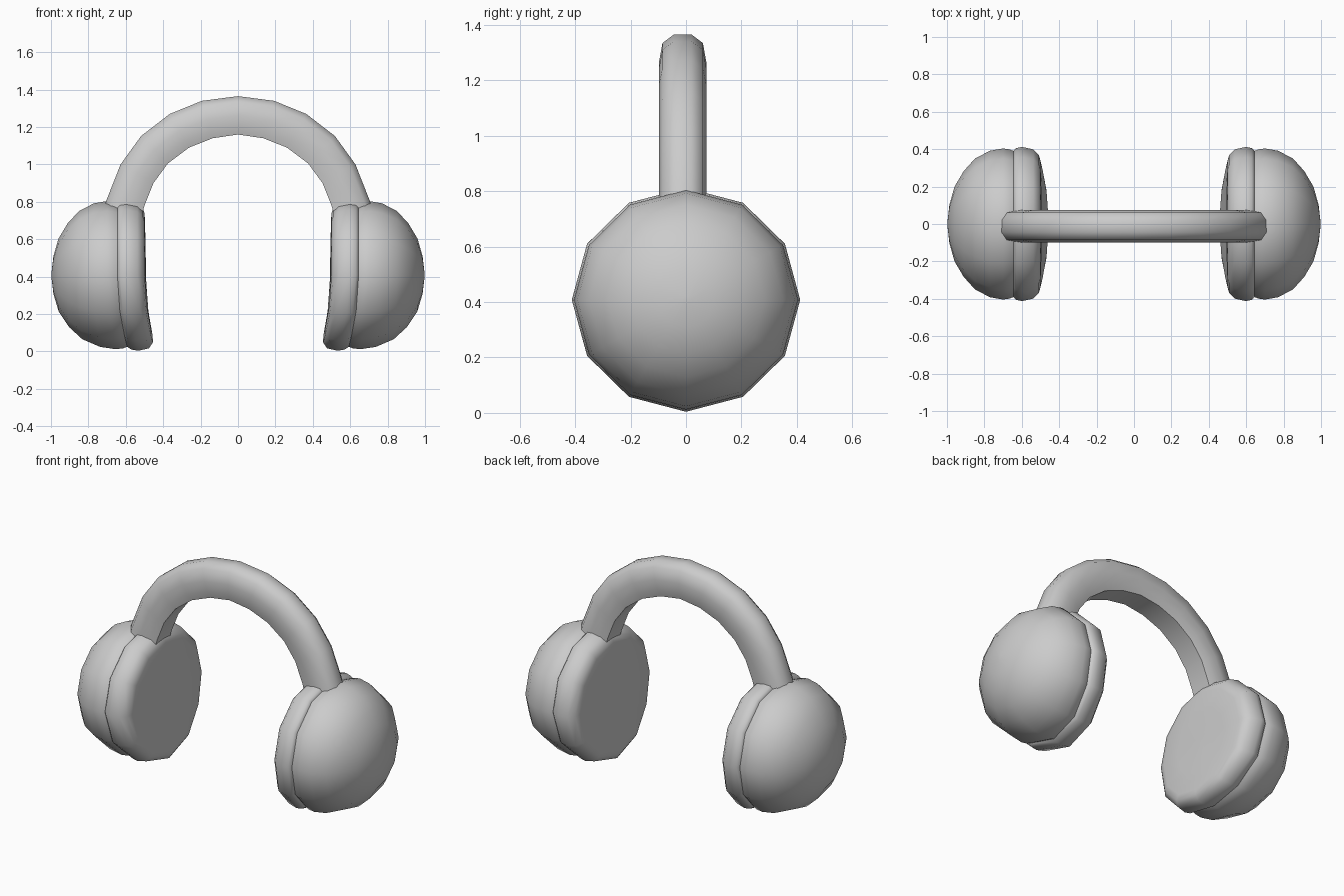
import bpy, bmesh, math

cube = bpy.data.objects.get("Cube")
if cube:
    bpy.data.objects.remove(cube, do_unlink=True)

grey = bpy.data.materials.new("light grey")
grey.use_nodes = True
grey.diffuse_color = (0.6, 0.6, 0.6, 1)
grey.node_tree.nodes["Principled BSDF"].inputs["Base Color"].default_value = (0.6, 0.6, 0.6, 1)

SIDES = 12
CENTRE_Z = 0.408


def loft(name, rings, sharp_angle):
    """Skin closed rings of points into a capped, smooth-shaded solid."""
    bm = bmesh.new()
    loops = [[bm.verts.new(p) for p in ring] for ring in rings]
    n = len(loops[0])
    for a, b in zip(loops, loops[1:]):
        for i in range(n):
            j = (i + 1) % n
            bm.faces.new((a[i], a[j], b[j], b[i]))
    bm.faces.new(loops[0])
    bm.faces.new(loops[-1])
    bmesh.ops.recalc_face_normals(bm, faces=bm.faces)
    mesh = bpy.data.meshes.new(name)
    bm.to_mesh(mesh)
    bm.free()
    mesh.materials.append(grey)
    obj = bpy.data.objects.new(name, mesh)
    bpy.context.collection.objects.link(obj)
    bpy.ops.object.select_all(action='DESELECT')
    obj.select_set(True)
    bpy.context.view_layer.objects.active = obj
    bpy.ops.object.shade_smooth_by_angle(angle=math.radians(sharp_angle))
    return obj


def cup_ring(side, x, r):
    """Ring about the ear axis; the lower part bends inwards."""
    ring = []
    for i in range(SIDES):
        a = 2 * math.pi * i / SIDES
        z = r * math.cos(a)
        bend = 0.065 * max(0, -z / 0.4) ** 2 * (1 - max(0, x - 0.6) / 0.4)
        ring.append((side * (x - bend), r * 1.02 * math.sin(a), CENTRE_Z + z))
    return ring


# Ear cushions and domed shells, as (x, radius) profiles
cushion = [(0.492, 0.02), (0.495, 0.2), (0.499, 0.325), (0.508, 0.36),
           (0.538, 0.391), (0.598, 0.404), (0.63, 0.398), (0.645, 0.383)]
shell = [(0.645, 0.383), (0.665, 0.391), (0.7, 0.396), (0.77, 0.384), (0.85, 0.343),
         (0.91, 0.278), (0.96, 0.195), (0.987, 0.1), (0.997, 0.015)]
for side, label in ((1, "left"), (-1, "right")):
    loft(label + "_cushion", [cup_ring(side, x, r) for x, r in cushion], 50)
    loft(label + "_shell", [cup_ring(side, x, r) for x, r in shell], 50)

# Headband: matching outer and inner arch points, mirrored across the middle
half = [((0.722, 0.74), (0.52, 0.71)), ((0.705, 0.805), (0.5, 0.78)),
        ((0.628, 1.0), (0.452, 0.9)), ((0.518, 1.152), (0.375, 1.005)),
        ((0.365, 1.27), (0.262, 1.09)), ((0.193, 1.34), (0.135, 1.14))]
arch = half + [((0, 1.365), (0, 1.16))]
arch += [((-o[0], o[1]), (-i[0], i[1])) for o, i in reversed(half)]

# Cross-section as (y, share of the way from inner to outer edge)
right_half = [(0.07, 0), (0.082, 0.2), (0.086, 0.5), (0.073, 0.85), (0.032, 1)]
section = right_half + [(-y, t) for y, t in reversed(right_half)]
band = [[(i[0] + (o[0] - i[0]) * t, y - 0.012, i[1] + (o[1] - i[1]) * t)
         for y, t in section] for o, i in arch]
loft("headband", band, 60)
